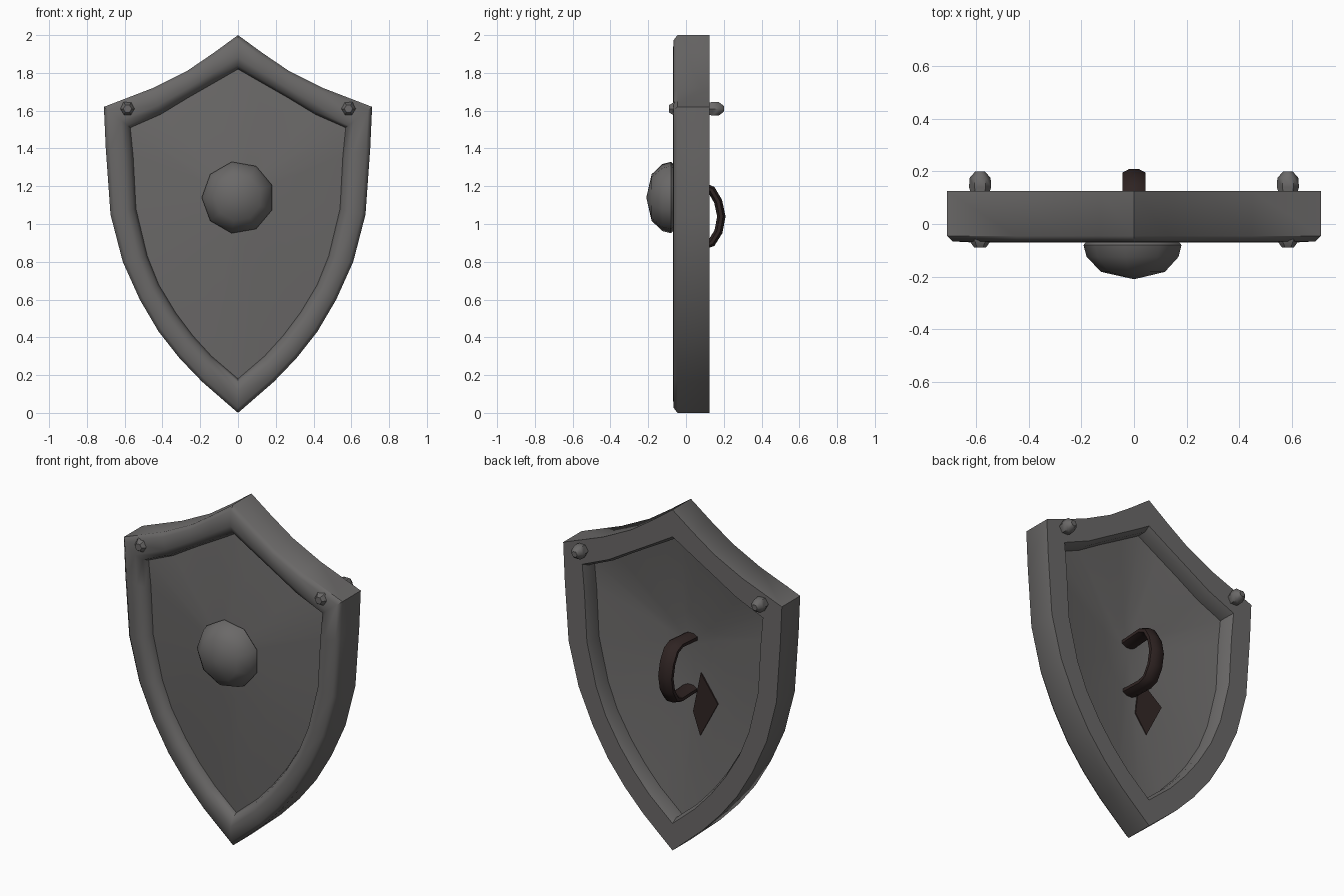
import bpy, bmesh, math
from mathutils import Vector
from mathutils.bvhtree import BVHTree

if "Cube" in bpy.data.objects:
    bpy.data.objects.remove(bpy.data.objects["Cube"])


def material(name, rgb):
    m = bpy.data.materials.new(name)
    m.diffuse_color = (*rgb, 1)
    m.use_nodes = True
    m.node_tree.nodes["Principled BSDF"].inputs["Base Color"].default_value = m.diffuse_color
    return m


STEEL = material("dull steel", (0.145, 0.14, 0.138))
LEATHER = material("dark leather", (0.028, 0.017, 0.016))


def finish(bm, name, mat, angle=40):
    bmesh.ops.recalc_face_normals(bm, faces=bm.faces)
    me = bpy.data.meshes.new(name)
    bm.to_mesh(me)
    bm.free()
    me.materials.append(mat)
    ob = bpy.data.objects.new(name, me)
    bpy.context.collection.objects.link(ob)
    bpy.ops.object.select_all(action='DESELECT')
    ob.select_set(True)
    bpy.context.view_layer.objects.active = ob
    bpy.ops.object.shade_smooth_by_angle(angle=math.radians(angle))
    return ob


def loft(bm, rings, closed=False, cap=False):
    """Bridge a list of equal-length point rings; single points become fans."""
    vs = [[bm.verts.new(p) for p in r] for r in rings]
    pairs = list(zip(vs, vs[1:])) + ([(vs[-1], vs[0])] if closed else [])
    for a, b in pairs:
        n = max(len(a), len(b))
        for i in range(n):
            j = (i + 1) % n
            if len(a) == 1:
                bm.faces.new((a[0], b[i], b[j]))
            elif len(b) == 1:
                bm.faces.new((a[i], a[j], b[0]))
            else:
                bm.faces.new((a[i], a[j], b[j], b[i]))
    if cap:
        bm.faces.new(vs[0])
        bm.faces.new(vs[-1])


def mirrored(half):
    return half + [(-x, z) for x, z in half[-2:0:-1]]


# Shield outlines, right half from top tip to bottom tip
outer = mirrored([(0, 2), (.13, 1.905), (.27, 1.81), (.45, 1.72), (.71, 1.62),
                  (.70, 1.4), (.675, 1.05), (.61, .8), (.52, .6), (.42, .43),
                  (.31, .29), (.19, .165), (0, 0)])
inner = mirrored([(0, 1.82), (.13, 1.745), (.27, 1.665), (.41, 1.58), (.57, 1.51),
                  (.555, 1.36), (.54, 1.08), (.48, .83), (.42, .68), (.33, .53),
                  (.24, .41), (.14, .3), (0, .18)])

# Raised rim: closed cross-section swept around the outline
bm = bmesh.new()
section = [(0, .125), (0, -.045), (.15, -.066), (.65, -.07), (.9, -.05),
           (1, -.015), (1, .09), (.88, .125)]
loft(bm, [[(a + (c - a) * t, y, b + (d - b) * t)
           for (a, b), (c, d) in zip(outer, inner)] for t, y in section], closed=True)
finish(bm, "rim", STEEL, 45)

# Thin dished panel, fanning out from behind the boss
CX, CZ = 0, 1.14


def panel_ring(s, y):
    return [(CX + (x - CX) * s, y, CZ + (z - CZ) * s) for x, z in inner]


bm = bmesh.new()
loft(bm, [[(CX, -.075, CZ)], panel_ring(.3, -.067), panel_ring(1.04, -.012),
          panel_ring(1.04, .04), panel_ring(.3, -.04), [(CX, -.05, CZ)]])
bm.normal_update()
panel_tree = BVHTree.FromBMesh(bm)
finish(bm, "panel", STEEL, 30)

# Rounded faceted boss
bm = bmesh.new()
rings = []
for r, y in [(.165, -.05), (.192, -.08), (.18, -.125), (.125, -.182)]:
    rings.append([(r * math.cos(math.tau * (k + .5) / 9), y,
                   CZ + r * math.sin(math.tau * (k + .5) / 9)) for k in range(9)])
loft(bm, rings + [[(0, -.21, CZ)]])
finish(bm, "boss", STEEL, 50)

# Studs through the upper corners of the rim
for side, name in ((-1, "left"), (1, "right")):
    bm = bmesh.new()
    rings = [[(side * .585 + r * math.cos(math.tau * k / 6), y,
               1.61 + r * math.sin(math.tau * k / 6)) for k in range(6)]
             for r, y in [(.022, -.09), (.042, -.062), (.042, 0), (.03, .1),
                          (.042, .14), (.04, .175), (.018, .2)]]
    loft(bm, rings, cap=True)
    finish(bm, name + "_stud", STEEL, 50)

# Curved grip on the back: flattened strap along a bent path
path = [(-.05, 1.19), (.09, 1.2), (.135, 1.18), (.17, 1.12), (.187, 1.04),
        (.172, .96), (.135, .9), (.09, .885), (-.05, .89)]
bm = bmesh.new()
rings = []
for i, (y, z) in enumerate(path):
    a, b = path[max(i - 1, 0)], path[min(i + 1, len(path) - 1)]
    d = Vector((b[0] - a[0], b[1] - a[1])).normalized()
    ring = []
    for k in range(8):
        ang = math.tau * (k + .5) / 8
        off = .024 * math.sin(ang)
        ring.append((.047 * math.cos(ang), y - d.y * off, z + d.x * off))
    rings.append(ring)
loft(bm, rings, cap=True)
finish(bm, "grip", LEATHER, 50)

# Leather patch lying on the back of the panel, below the grip
patch = [(-.07, 1.0), (-.2, .86), (-.09, .65), (-.03, .77)]
bm = bmesh.new()
layers = []
for lift in (-.002, .006):
    ring = []
    for x, z in patch:
        hit = panel_tree.ray_cast(Vector((x, 1, z)), Vector((0, -1, 0)))[0]
        ring.append((x, hit.y + lift, z))
    layers.append(ring)
loft(bm, layers, cap=True)
finish(bm, "leather_patch", LEATHER)
